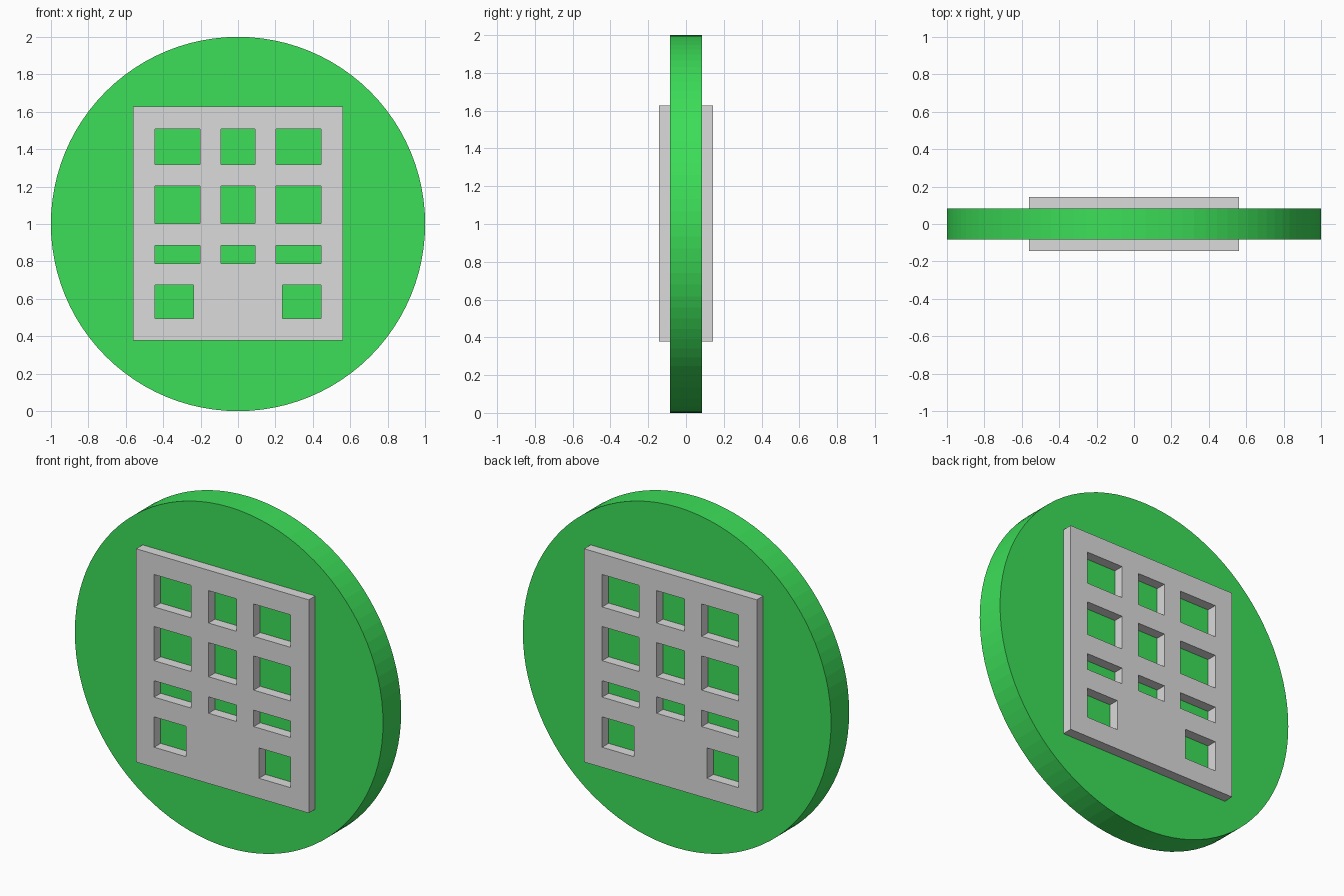
import bpy
import bmesh
from math import pi
from mathutils import Matrix

if "Cube" in bpy.data.objects:
    bpy.data.objects.remove(bpy.data.objects["Cube"], do_unlink=True)

DISC_HALF = 0.084    # half thickness of the disc
PLATE_HALF = 0.144   # distance from the centre to the outer plate faces


def make_material(name, rgb):
    mat = bpy.data.materials.new(name)
    mat.use_nodes = True
    color = (*rgb, 1.0)
    mat.diffuse_color = color
    mat.node_tree.nodes["Principled BSDF"].inputs["Base Color"].default_value = color
    return mat


def add_object(name, bm, mat):
    bmesh.ops.recalc_face_normals(bm, faces=bm.faces)
    mesh = bpy.data.meshes.new(name)
    bm.to_mesh(mesh)
    bm.free()
    mesh.materials.append(mat)
    obj = bpy.data.objects.new(name, mesh)
    bpy.context.collection.objects.link(obj)
    return obj


green = make_material("bright green", (0.045, 0.730, 0.098))
grey = make_material("light grey", (0.708, 0.708, 0.708))

# Upright disc, faceted rim
bm = bmesh.new()
bmesh.ops.create_cone(bm, cap_ends=True, segments=96, radius1=1, radius2=1,
                      depth=2 * DISC_HALF,
                      matrix=Matrix.Translation((0, 0, 1)) @ Matrix.Rotation(pi / 2, 4, "X"))
add_object("round_base", bm, green)

# Window openings as (left, right, bottom, top)
columns = [(-0.443, -0.203), (-0.09, 0.09), (0.203, 0.443)]
rows = [(1.318, 1.508), (1.003, 1.203), (0.789, 0.885)]
windows = [(*c, *r) for c in columns for r in rows]
windows += [(-0.443, -0.237, 0.495, 0.673), (0.237, 0.443, 0.495, 0.673)]

# Plate outline and window edges define a grid of cells
xs = sorted({-0.56, 0.56} | {x for w in windows for x in w[:2]})
zs = sorted({0.377, 1.628} | {z for w in windows for z in w[2:]})


def is_open(x, z):
    return any(l < x < r and b < z < t for l, r, b, t in windows)


def window_plate(name, side):
    """Pierced plate standing out from one face of the disc."""
    bm = bmesh.new()
    y = side * DISC_HALF
    grid = [[bm.verts.new((x, y, z)) for z in zs] for x in xs]
    for i in range(len(xs) - 1):
        for j in range(len(zs) - 1):
            if not is_open((xs[i] + xs[i + 1]) / 2, (zs[j] + zs[j + 1]) / 2):
                bm.faces.new((grid[i][j], grid[i + 1][j],
                              grid[i + 1][j + 1], grid[i][j + 1]))
    # Thicken outward, keeping the inner face so the plate is closed
    result = bmesh.ops.extrude_face_region(bm, geom=bm.faces[:], use_keep_orig=True)
    moved = [g for g in result["geom"] if isinstance(g, bmesh.types.BMVert)]
    bmesh.ops.translate(bm, verts=moved, vec=(0, side * (PLATE_HALF - DISC_HALF), 0))
    loose = [v for v in bm.verts if not v.link_faces]
    bmesh.ops.delete(bm, geom=loose, context="VERTS")
    return add_object(name, bm, grey)


window_plate("front_window_plate", -1)
window_plate("back_window_plate", 1)
